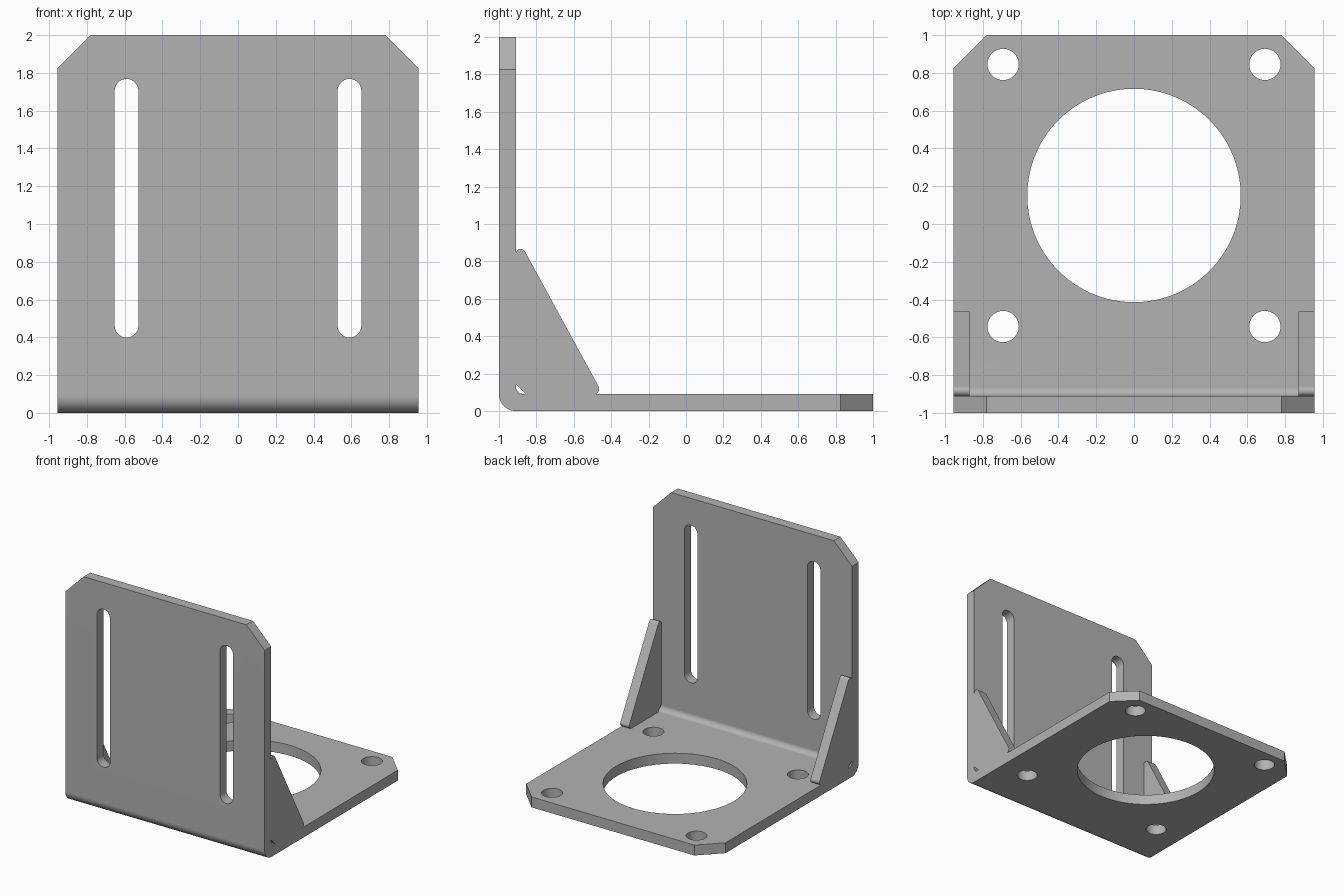
import bpy, bmesh
from math import cos, sin, pi
from mathutils import Vector

cube = bpy.data.objects.get("Cube")
if cube:
    bpy.data.objects.remove(cube, do_unlink=True)

W, T = 0.956, 0.09          # half width, sheet thickness
INNER = T - 1               # inner face of the upright plate

steel = bpy.data.materials.new("grey steel")
steel.use_nodes = True
colour = (0.45, 0.45, 0.45, 1)
steel.diffuse_color = colour
steel.node_tree.nodes["Principled BSDF"].inputs["Base Color"].default_value = colour


def arc(cx, cy, r, start, end, n):
    angles = [start + (end - start) * i / n for i in range(n + 1)]
    return [(cx + r * cos(a), cy + r * sin(a)) for a in angles]


def circle(cx, cy, r, n):
    return arc(cx, cy, r, 0, 2 * pi, n)[:-1]


def prism(name, outline, axis, low, high):
    """Extrude a 2D outline along one axis; the other two axes stay in order."""
    def place(p, d):
        v = list(p)
        v.insert("xyz".index(axis), d)
        return Vector(v)
    bm = bmesh.new()
    face = bm.faces.new([bm.verts.new(place(p, low)) for p in outline])
    extruded = bmesh.ops.extrude_face_region(bm, geom=[face])["geom"]
    verts = [g for g in extruded if isinstance(g, bmesh.types.BMVert)]
    bmesh.ops.translate(bm, verts=verts, vec=place((0, 0), high - low))
    bmesh.ops.recalc_face_normals(bm, faces=bm.faces)
    mesh = bpy.data.meshes.new(name)
    bm.to_mesh(mesh)
    bm.free()
    mesh.materials.append(steel)
    obj = bpy.data.objects.new(name, mesh)
    bpy.context.collection.objects.link(obj)
    return obj


def activate(obj):
    bpy.ops.object.select_all(action="DESELECT")
    obj.select_set(True)
    bpy.context.view_layer.objects.active = obj


def cut(target, cutter):
    cutter.hide_render = True
    mod = target.modifiers.new("cut", "BOOLEAN")
    mod.operation, mod.solver, mod.object = "DIFFERENCE", "EXACT", cutter
    activate(target)
    bpy.ops.object.modifier_apply(modifier=mod.name)
    bpy.data.objects.remove(cutter, do_unlink=True)


def finish(obj):
    activate(obj)
    bpy.ops.object.shade_smooth_by_angle(angle=pi / 6)
    obj.modifiers.new("clean shading", "WEIGHTED_NORMAL").keep_sharp = True


# Bent sheet: L section with rounded outer bend and small inner fillet
R, F = 0.09, 0.045
section = (arc(R - 1, R, R, pi, 1.5 * pi, 10)
           + [(1, 0), (1, T)]
           + arc(INNER + F, T + F, F, 1.5 * pi, pi, 8)
           + [(INNER, 2), (-1, 2)])
bracket = prism("bent_plate", section, "x", -W, W)

# Clipped corners, adjusting slots and motor holes
for s in (-1, 1):
    corner = [(s * 0.68, 2.1), (s * 1.056, 1.725), (s * 1.1, 2.1)]
    cut(bracket, prism("upright_corner_cutter", corner, "y", -1.1, -0.8))
    cut(bracket, prism("base_corner_cutter", [(x, z - 1) for x, z in corner], "z", -0.1, 0.2))
    slot = arc(s * 0.59, 1.705, 0.063, 0, pi, 14) + arc(s * 0.59, 0.462, 0.063, pi, 2 * pi, 14)
    cut(bracket, prism("slot_cutter", slot, "y", -1.1, -0.8))
    for y in (0.845, -0.543):
        cut(bracket, prism("screw_hole_cutter", circle(s * 0.693, y, 0.083, 32), "z", -0.1, 0.2))
cut(bracket, prism("motor_hole_cutter", circle(0, 0.151, 0.565, 72), "z", -0.1, 0.2))
finish(bracket)

# Side gussets: sloped edge, rounded tips, open inner corner
G = 0.027
gusset = ([(INNER, 0.145), (INNER, 0.845)]
          + arc(-0.884, 0.839, G, 0.8 * pi, 0.16 * pi, 8)
          + arc(-0.491, 0.118, G, 0.16 * pi, -0.33 * pi, 8)
          + [(-0.486, T), (INNER + 0.055, T)])
for side, s in (("left", 1), ("right", -1)):
    finish(prism(side + "_gusset", gusset, "x", *sorted((s * 0.87, s * W))))
